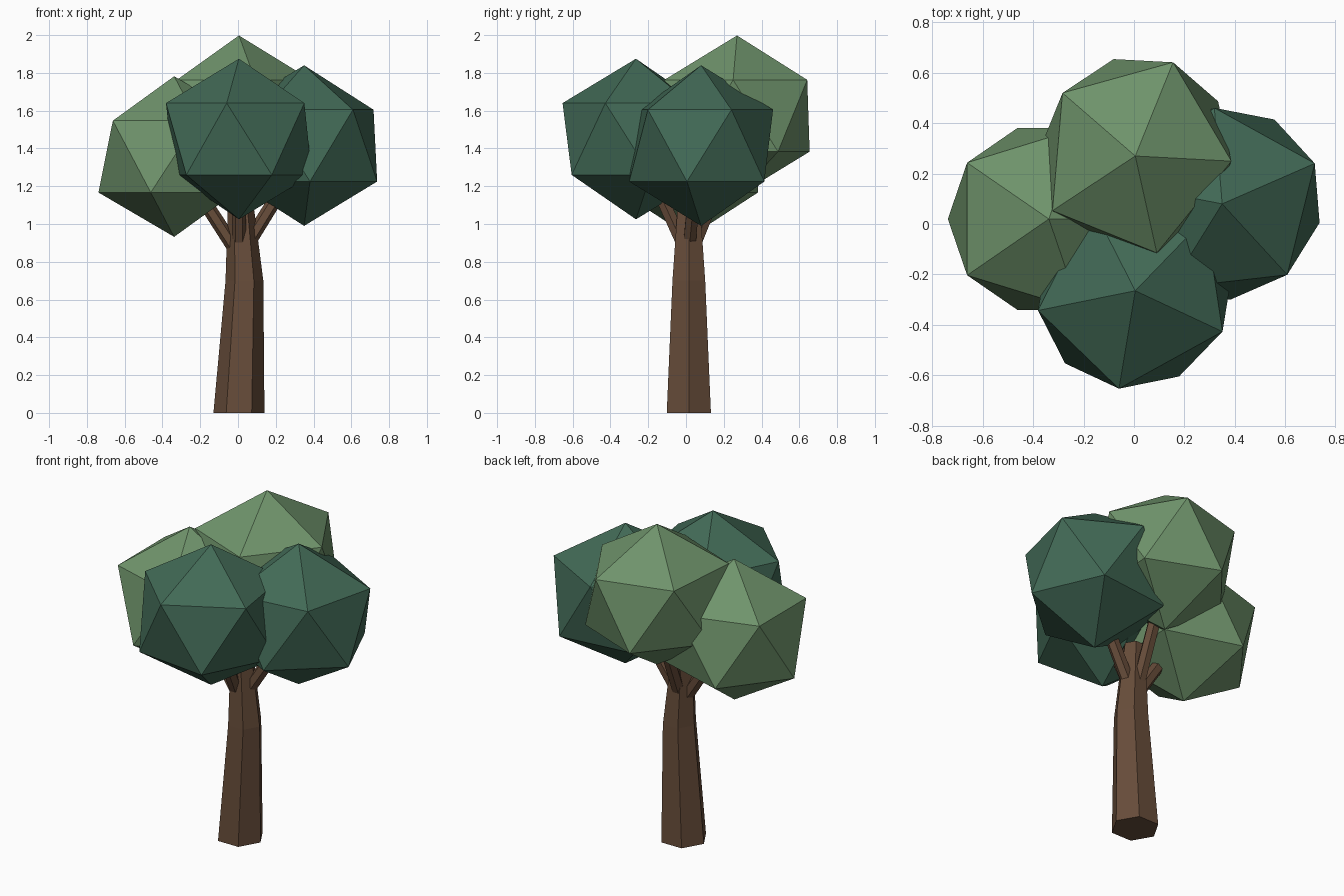
import bpy, bmesh, math
from mathutils import Vector

cube = bpy.data.objects.get("Cube")
if cube:
    bpy.data.objects.remove(cube, do_unlink=True)


def make_material(name, rgb):
    mat = bpy.data.materials.new(name)
    mat.use_nodes = True
    mat.diffuse_color = (*rgb, 1)
    mat.node_tree.nodes["Principled BSDF"].inputs["Base Color"].default_value = (*rgb, 1)
    return mat


bark = make_material("brown_bark", (0.135, 0.073, 0.042))
dark_leaf = make_material("dark_green_leaf", (0.054, 0.143, 0.093))
light_leaf = make_material("light_green_leaf", (0.158, 0.292, 0.147))


def finish(name, bm, mat):
    bmesh.ops.recalc_face_normals(bm, faces=bm.faces)
    mesh = bpy.data.meshes.new(name)
    bm.to_mesh(mesh)
    bm.free()
    mesh.materials.append(mat)
    obj = bpy.data.objects.new(name, mesh)
    bpy.context.collection.objects.link(obj)
    return obj


def loft(name, rings, sides, mat, axis=None):
    """Skin a chain of (centre, radius) polygon rings and cap both ends."""
    bm = bmesh.new()
    turn = Vector((0, 0, 1)).rotation_difference(axis or Vector((0, 0, 1)))
    loops = []
    for centre, radius in rings:
        loop = []
        for i in range(sides):
            a = math.tau * i / sides
            offset = turn @ Vector((math.cos(a), math.sin(a), 0)) * radius
            loop.append(bm.verts.new(Vector(centre) + offset))
        loops.append(loop)
    for low, high in zip(loops, loops[1:]):
        for i in range(sides):
            j = (i + 1) % sides
            bm.faces.new((low[i], low[j], high[j], high[i]))
    bm.faces.new(loops[0][::-1])
    bm.faces.new(loops[-1])
    return finish(name, bm, mat)


# Six-sided trunk with a slight bend
loft("trunk", [((0.005, 0.015, 0), 0.135),
               ((0.034, 0.015, 0.7), 0.1),
               ((0.012, 0.015, 1.15), 0.064)], 6, bark)

# Branches reaching from the trunk into the leaf clumps
branches = {
    "left_branch": ((0.03, 0.015, 0.86), (0.26, 0.05, 1.23)),
    "right_branch": ((-0.01, 0.015, 0.86), (-0.25, 0.02, 1.23)),
    "front_branch": ((0.005, -0.02, 0.9), (0.005, -0.18, 1.25)),
    "back_branch": ((0.01, 0.05, 0.9), (0.01, 0.2, 1.27)),
}
for name, (start, end) in branches.items():
    axis = (Vector(end) - Vector(start)).normalized()
    loft(name, [(start, 0.038), (end, 0.036)], 6, bark, axis)

# Faceted leaf clumps, each slightly stretched along one turned axis
clumps = [
    ("front_leaves", (0.005, -0.265, 1.45), 46, dark_leaf),
    ("left_leaves", (0.35, 0.08, 1.415), 23.6, dark_leaf),
    ("right_leaves", (-0.338, 0.02, 1.357), 0, light_leaf),
    ("back_leaves", (0.005, 0.27, 1.573), 68, light_leaf),
]
for name, centre, angle, mat in clumps:
    bm = bmesh.new()
    bmesh.ops.create_icosphere(bm, subdivisions=1, radius=0.425)
    bmesh.ops.scale(bm, vec=(1.055, 1, 1), verts=bm.verts)
    clump = finish(name, bm, mat)
    clump.location = centre
    clump.rotation_euler.z = math.radians(angle)
